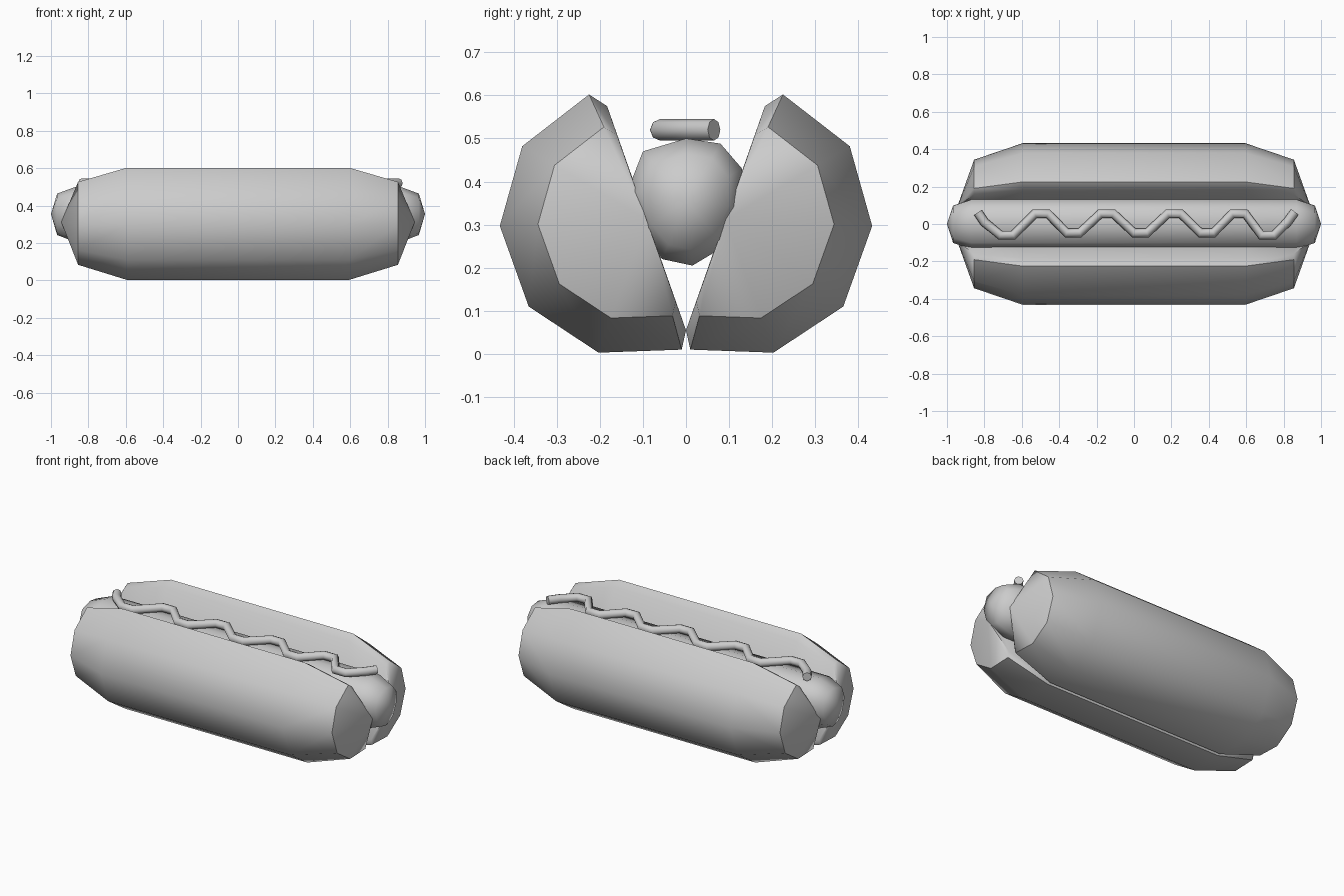
import bpy, bmesh, math

if "Cube" in bpy.data.objects:
    bpy.data.objects.remove(bpy.data.objects["Cube"])


def finish(ob, angle):
    bpy.ops.object.select_all(action='DESELECT')
    ob.select_set(True)
    bpy.context.view_layer.objects.active = ob
    bpy.ops.object.shade_smooth_by_angle(angle=math.radians(angle))


def loft(name, profile, centre, stations, angle):
    """Skin a y-z profile along x, scaled about centre at each (x, scale)."""
    cy, cz = centre
    n = len(profile)
    bm = bmesh.new()
    rings = [[bm.verts.new((x, cy + (y - cy) * s, cz + (z - cz) * s)) for y, z in profile]
             for x, s in stations]
    for a, b in zip(rings, rings[1:]):
        for i in range(n):
            j = (i + 1) % n
            bm.faces.new((a[i], a[j], b[j], b[i]))
    # close both ends to a pole
    for ring, x in ((rings[0], stations[0][0]), (rings[-1], stations[-1][0])):
        pole = bm.verts.new((x, cy, cz))
        for i in range(n):
            bm.faces.new((ring[i], ring[(i + 1) % n], pole))
    bmesh.ops.remove_doubles(bm, verts=bm.verts, dist=0.0005)
    bmesh.ops.recalc_face_normals(bm, faces=bm.faces)
    me = bpy.data.meshes.new(name)
    bm.to_mesh(me)
    bm.free()
    ob = bpy.data.objects.new(name, me)
    bpy.context.collection.objects.link(ob)
    finish(ob, angle)
    return ob


def mirrored(half):
    return [(-x, s) for x, s in half] + [(x, s) for x, s in reversed(half)]


# bun halves: rounded outside, flat tilted inside
bun = [(0.01, 0.01), (0.203, 0.003), (0.365, 0.11), (0.432, 0.297), (0.38, 0.482),
       (0.225, 0.602), (0.183, 0.575), (0.0, 0.055)]
bun_stations = mirrored([(0.945, 0.0), (0.855, 0.74), (0.595, 1.0)])
for side, label in ((1, "back"), (-1, "front")):
    loft("bun_half_" + label, [(side * y, z) for y, z in bun],
         (side * 0.092, 0.312), bun_stations, 50)

# sausage
sausage = [(0.0, 0.5), (0.08, 0.488), (0.13, 0.43), (0.132, 0.34), (0.09, 0.25),
           (0.015, 0.205), (-0.055, 0.22), (-0.105, 0.28), (-0.135, 0.38), (-0.1, 0.47)]
loft("sausage", sausage, (0.0, 0.355),
     mirrored([(1.0, 0.0), (0.967, 0.75), (0.87, 1.0)]), 60)

# mustard: zigzag with flattened crests, swept as a tube
path = [(-0.835, 0.062), (-0.80, 0.01)]
for i, x in enumerate((-0.68, -0.495, -0.325, -0.145, 0.035, 0.215, 0.39, 0.56, 0.715)):
    y = 0.055 if i % 2 else (-0.06 if i in (0, 8) else -0.048)
    path += [(x - 0.035, y), (x + 0.035, y)]
path += [(0.82, 0.01), (0.86, 0.065)]
cu = bpy.data.curves.new("mustard", 'CURVE')
cu.dimensions = '3D'
cu.bevel_depth = 0.025
cu.bevel_resolution = 2
cu.use_fill_caps = True
sp = cu.splines.new('POLY')
sp.points.add(len(path) - 1)
for p, (x, y) in zip(sp.points, path):
    p.co = (x, y, 0.52, 1)
mustard = bpy.data.objects.new("mustard", cu)
bpy.context.collection.objects.link(mustard)
bpy.ops.object.select_all(action='DESELECT')
mustard.select_set(True)
bpy.context.view_layer.objects.active = mustard
bpy.ops.object.convert(target='MESH')
finish(bpy.context.view_layer.objects.active, 60)
